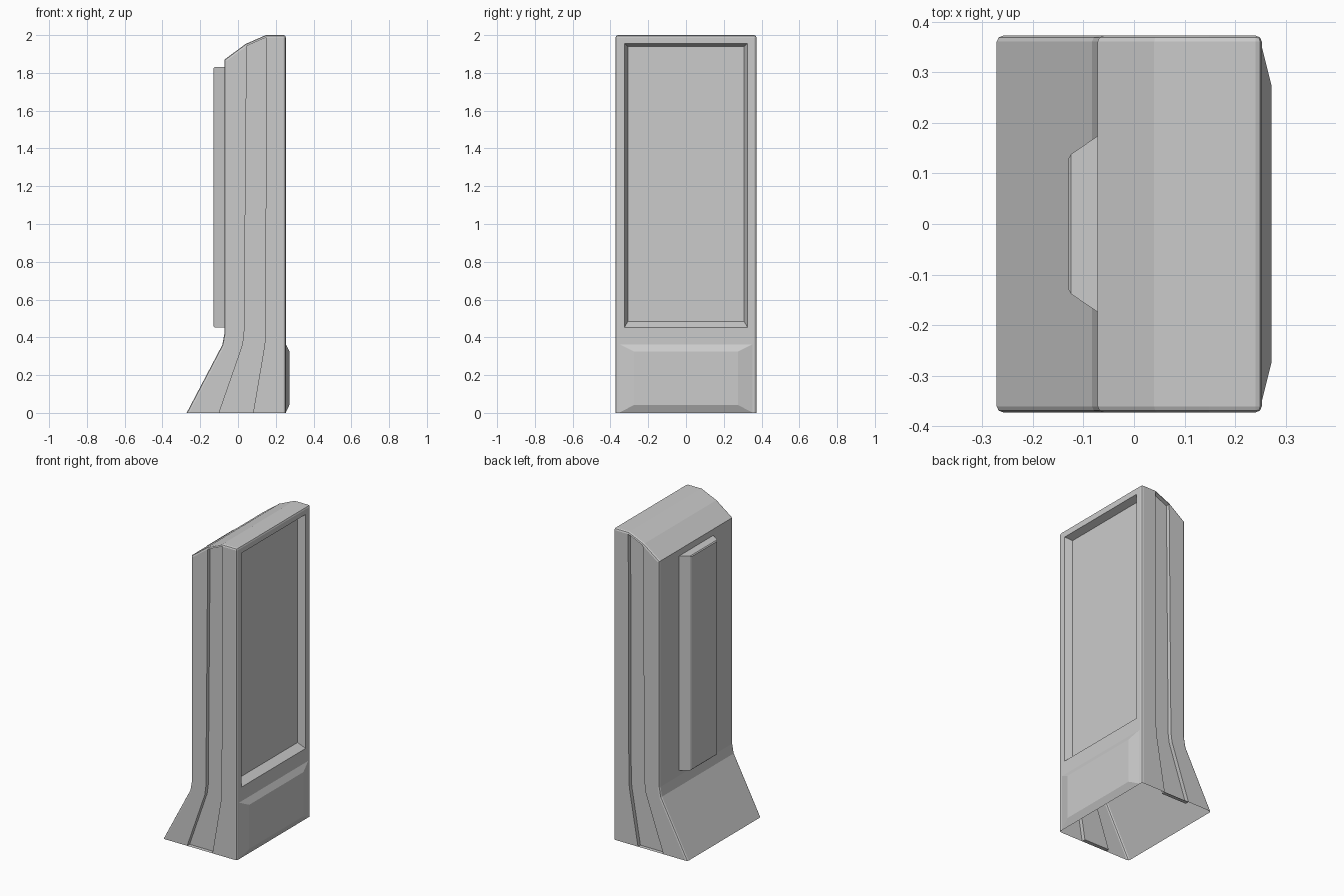
import bpy, bmesh, math

if "Cube" in bpy.data.objects:
    bpy.data.objects.remove(bpy.data.objects["Cube"])

HALF_W = 0.373
FRONT = 0.253


def finish(name, bm):
    bmesh.ops.remove_doubles(bm, verts=bm.verts, dist=1e-5)
    bm.normal_update()
    mesh = bpy.data.meshes.new(name)
    bm.to_mesh(mesh)
    bm.free()
    ob = bpy.data.objects.new(name, mesh)
    bpy.context.collection.objects.link(ob)
    return ob


def place_rect(face, x, half_y, z0, z1):
    """Move a quad's corners onto an upright rectangle at depth x."""
    mid = face.calc_center_median().z
    for v in face.verts:
        v.co = (x, math.copysign(half_y, v.co.y), z1 if v.co.z > mid else z0)


def raised_panel(name, base, top, bevel=0.0):
    """Tapered panel; base and top are (x, half_y, z0, z1)."""
    bm = bmesh.new()
    rings = []
    for x, hy, z0, z1 in (base, top):
        rings.append([bm.verts.new((x, y, z)) for y, z in
                      ((-hy, z0), (hy, z0), (hy, z1), (-hy, z1))])
    a, b = rings
    for i in range(4):
        j = (i + 1) % 4
        bm.faces.new((a[i], a[j], b[j], b[i]))
    cap = bm.faces.new(b)
    base_cap = bm.faces.new(a[::-1])
    bmesh.ops.recalc_face_normals(bm, faces=bm.faces)
    bm.faces.remove(base_cap)
    if bevel:
        bmesh.ops.bevel(bm, geom=list(cap.edges), offset=bevel, segments=1,
                        affect='EDGES', profile=0.5)
    return finish(name, bm)


# Kiosk shell: side columns from back to screen side, as (x, z) bottom to top
columns = [
    [(-0.272, 0), (-0.083, 0.36), (-0.072, 0.42), (-0.072, 1.87)],
    [(-0.10, 0), (0.025, 0.36), (0.033, 0.42), (0.04, 1.953)],
    [(0.08, 0), (0.141, 0.36), (0.145, 0.42), (0.147, 2.0)],
    [(FRONT, 0), (FRONT, 0.36), (FRONT, 0.42), (FRONT, 2.0)],
]
bm = bmesh.new()
sides = [[[bm.verts.new((x, y, z)) for x, z in col] for col in columns]
         for y in (-HALF_W, HALF_W)]
n, p = sides
for g in sides:
    for c in range(3):
        for r in range(3):
            bm.faces.new((g[c][r], g[c + 1][r], g[c + 1][r + 1], g[c][r + 1]))
for k in range(3):
    bm.faces.new((n[0][k], n[0][k + 1], p[0][k + 1], p[0][k]))      # back
    bm.faces.new((n[3][k], n[3][k + 1], p[3][k + 1], p[3][k]))      # screen side
    bm.faces.new((n[k][3], n[k + 1][3], p[k + 1][3], p[k][3]))      # roof
floor = bm.faces.new([c[0] for c in n] + [c[0] for c in reversed(p)])
bmesh.ops.recalc_face_normals(bm, faces=bm.faces)
bm.faces.remove(floor)                                              # open underside
bm.normal_update()

# Soft outer edges
sharp = [e for e in bm.edges if e.calc_face_angle(0) > math.radians(60)]
bmesh.ops.bevel(bm, geom=sharp, offset=0.012, segments=2, affect='EDGES', profile=0.5)
bm.normal_update()

# Sunken screen
screen = max((f for f in bm.faces if f.normal.x > 0.99), key=lambda f: f.calc_area())
bmesh.ops.inset_individual(bm, faces=[screen], thickness=0.03)
place_rect(screen, FRONT, 0.325, 0.453, 1.955)
bmesh.ops.inset_individual(bm, faces=[screen], thickness=0.01)
place_rect(screen, 0.207, 0.308, 0.485, 1.94)
bm.normal_update()

# Recessed strip down each side
for s in (-1, 1):
    strip = [f for f in bm.faces if f.normal.y * s > 0.99
             and 0.02 < f.calc_center_median().x < 0.12]
    new = bmesh.ops.extrude_face_region(bm, geom=strip)['geom']
    bmesh.ops.translate(bm, vec=(0, -0.025 * s, 0),
                        verts=[g for g in new if isinstance(g, bmesh.types.BMVert)])
    bmesh.ops.delete(bm, geom=[f for f in strip if f.is_valid], context='FACES')
finish("kiosk_shell", bm)

# Lower panel below the screen and service housing on the back
raised_panel("lower_panel", (FRONT - 0.001, 0.355, 0.0, 0.365), (0.272, 0.275, 0.042, 0.325))
raised_panel("rear_housing", (-0.071, 0.175, 0.453, 1.83), (-0.13, 0.135, 0.453, 1.83), 0.006)
